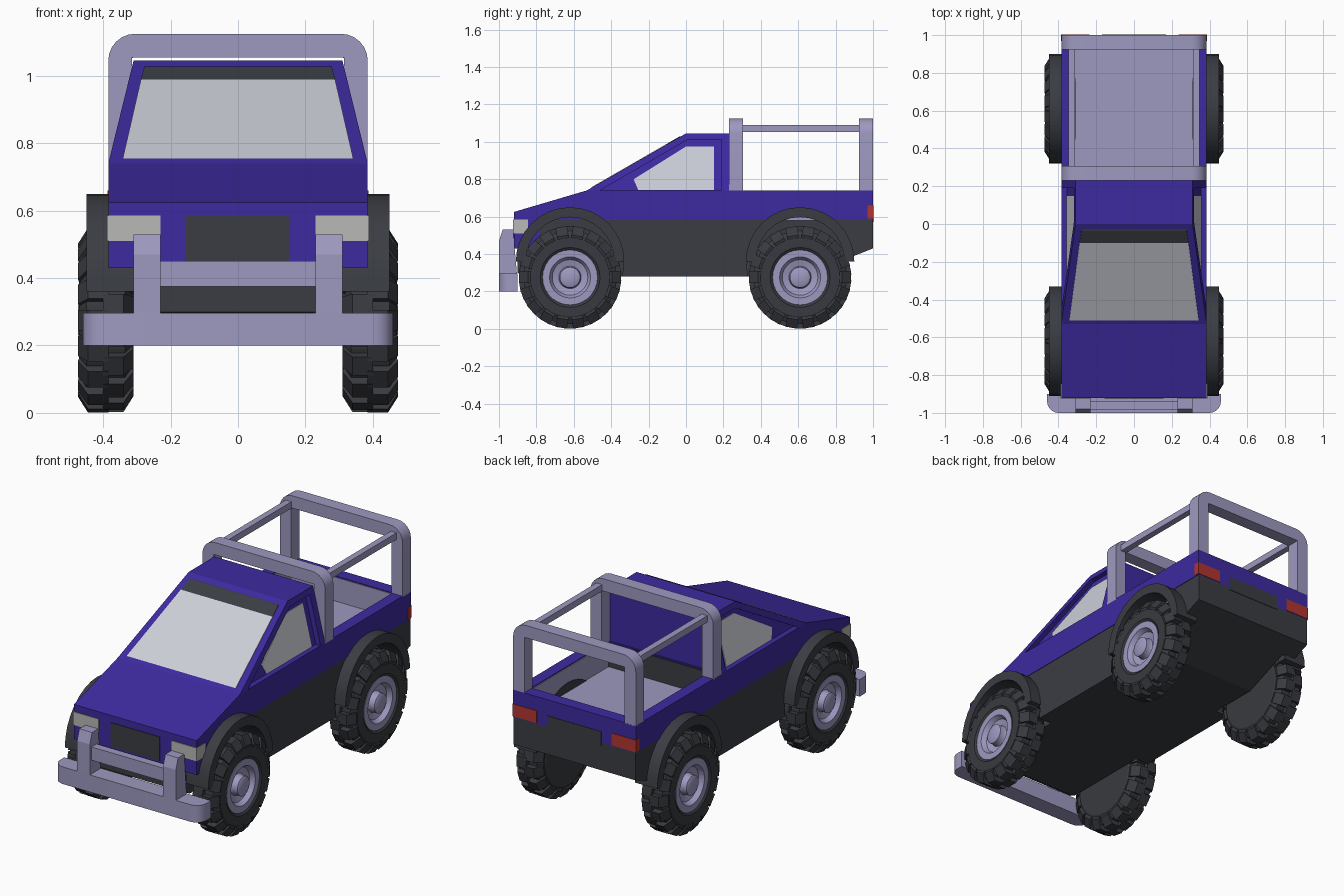
import bpy, bmesh, math
from mathutils import Vector, Matrix

if "Cube" in bpy.data.objects:
    bpy.data.objects.remove(bpy.data.objects["Cube"])


def material(name, rgb):
    m = bpy.data.materials.new(name)
    m.diffuse_color = (*rgb, 1)
    m.use_nodes = True
    m.node_tree.nodes["Principled BSDF"].inputs["Base Color"].default_value = m.diffuse_color
    return m


BLUE = material("blue_paint", (0.047, 0.023, 0.35))
LILAC = material("lilac_metal", (0.34, 0.32, 0.53))
DARK = material("dark_plastic", (0.042, 0.046, 0.055))
TYRE = material("tyre_rubber", (0.04, 0.042, 0.05))
RED = material("red_lens", (0.45, 0.035, 0.03))
GLASS = material("pale_glass", (0.6, 0.62, 0.68))
LAMP = material("lamp_lens", (0.48, 0.48, 0.47))


def finish(name, bm, mat, smooth=False):
    bmesh.ops.recalc_face_normals(bm, faces=bm.faces)
    me = bpy.data.meshes.new(name)
    bm.to_mesh(me)
    bm.free()
    me.materials.append(mat)
    if smooth:
        me.polygons.foreach_set("use_smooth", [True] * len(me.polygons))
        me.set_sharp_from_angle(angle=math.radians(30))
    ob = bpy.data.objects.new(name, me)
    bpy.context.collection.objects.link(ob)
    return ob


def add_prism(bm, pts, axis, a, b):
    """Extrude a 2D outline along an axis; a and b may depend on the point."""
    loops = []
    for lim in (a, b):
        loop = []
        for p in pts:
            c = list(p)
            c.insert("xyz".index(axis), lim(p) if callable(lim) else lim)
            loop.append(bm.verts.new(c))
        loops.append(loop)
    n = len(pts)
    for loop in loops:
        bm.faces.new(loop)
    for i in range(n):
        j = (i + 1) % n
        bm.faces.new((loops[0][i], loops[0][j], loops[1][j], loops[1][i]))


def prism(name, pts, axis, a, b, mat, smooth=False):
    bm = bmesh.new()
    add_prism(bm, pts, axis, a, b)
    return finish(name, bm, mat, smooth)


def box(name, x, y, z, mat):
    return prism(name, [(x[0], y[0]), (x[1], y[0]), (x[1], y[1]), (x[0], y[1])], "z", *z, mat)


def arc(cx, cy, r, a0, a1, n):
    return [(cx + r * math.cos(math.radians(a0 + (a1 - a0) * i / n)),
             cy + r * math.sin(math.radians(a0 + (a1 - a0) * i / n))) for i in range(n + 1)]


def cut(ob, cutter):
    mod = ob.modifiers.new("cut", "BOOLEAN")
    mod.object, mod.solver = cutter, "EXACT"
    bpy.context.view_layer.update()
    me = bpy.data.meshes.new_from_object(ob.evaluated_get(bpy.context.evaluated_depsgraph_get()))
    ob.modifiers.clear()
    ob.data = me


AXLES = {"front": -0.62, "rear": 0.61}
SIDES = {"right": 1, "left": -1}
W = 0.385

# painted body and dark lower body
body = prism("body", [(-0.92, 0.43), (-0.92, 0.625), (-0.53, 0.74), (1, 0.74), (1, 0.585),
                      (-0.78, 0.585), (-0.78, 0.43)], "x", -W, W, BLUE)
lower = prism("lower_body", [(-0.9, 0.3), (-0.9, 0.43), (-0.78, 0.44), (-0.78, 0.585), (1, 0.585),
                             (1, 0.43), (0.62, 0.28), (-0.86, 0.28)], "x", -0.382, 0.382, DARK)

# wheel wells and cargo bed cut out
bm = bmesh.new()
for y in AXLES.values():
    for s in SIDES.values():
        add_prism(bm, arc(y, 0.33, 0.285, 0, 345, 23), "x", s * 0.3, s * 0.6)
wells = finish("well_cutter", bm, DARK)
bed_cut = box("bed_cutter", (-0.32, 0.32), (0.24, 0.93), (0.56, 0.9), DARK)
cut(body, wells)
cut(lower, wells)
cut(body, bed_cut)


# cab with recessed doors
def half(p):
    return W - (p[1] - 0.74) / 0.305 * 0.075


cab = prism("cab", [(-0.53, 0.74), (0, 1.045), (0.23, 1.045), (0.23, 0.74)], "x",
            lambda p: -half(p), half, BLUE)
bm = bmesh.new()
for s in SIDES.values():
    add_prism(bm, [(-0.53, 0.70), (-0.46, 0.74), (0.01, 1.012), (0.19, 1.012), (0.19, 0.70)], "x",
              lambda p: s * (half(p) - 0.03), s * 0.6)
doors = finish("door_cutter", bm, DARK)
cut(cab, doors)
for c in (wells, bed_cut, doors):
    bpy.data.objects.remove(c)

# windows
for side, s in SIDES.items():
    prism(side + "_window", [(-0.255, 0.742), (-0.28, 0.80), (0.0, 0.975), (0.15, 0.975), (0.15, 0.742)],
          "x", lambda p: s * (half(p) - 0.035), lambda p: s * (half(p) - 0.026), GLASS)


def screen(name, z0, w0, z1, w1, mat):
    def y_at(d):
        return lambda p: -0.53 + (p[1] - 0.74) / 0.305 * 0.53 - d
    prism(name, [(-w0, z0), (w0, z0), (w1, z1), (-w1, z1)], "y", y_at(0.006), y_at(-0.01), mat)


screen("windscreen", 0.755, 0.342, 0.99, 0.288, GLASS)
screen("windscreen_band", 0.99, 0.288, 1.028, 0.278, DARK)

# cargo bed lining
box("bed_floor", (-0.32, 0.32), (0.24, 0.93), (0.58, 0.6), LILAC)
box("bed_front_wall", (-0.32, 0.32), (0.235, 0.245), (0.6, 0.735), DARK)
box("bed_rear_wall", (-0.32, 0.32), (0.925, 0.935), (0.6, 0.735), LILAC)
for side, s in SIDES.items():
    box(side + "_bed_wall", (s * 0.315, s * 0.325), (0.24, 0.93), (0.6, 0.735), LILAC)

# roll cage
hoop = ([(W, 0.735)] + arc(W - 0.08, 1.045, 0.08, 0, 90, 6) + arc(0.08 - W, 1.045, 0.08, 90, 180, 6)
        + [(-W, 0.735), (-0.315, 0.735), (-0.315, 1.055), (0.315, 1.055), (0.315, 0.735)])
prism("front_hoop", hoop, "y", 0.231, 0.306, LILAC, True)
prism("rear_hoop", hoop, "y", 0.925, 1.0, LILAC, True)
for side, s in SIDES.items():
    box(side + "_cage_rail", (s * 0.312, s * 0.348), (0.3, 0.93), (1.053, 1.09), LILAC)

# lights, grille and tailgate panel
for side, s in SIDES.items():
    box(side + "_headlight", (s * 0.23, s * 0.388), (-0.924, -0.845), (0.51, 0.585), LAMP)
    box(side + "_taillight", (s * 0.235, s * 0.387), (0.97, 1.003), (0.59, 0.66), RED)
box("grille", (-0.155, 0.155), (-0.924, -0.88), (0.45, 0.585), DARK)
box("tailgate_panel", (-0.17, 0.17), (0.97, 1.003), (0.57, 0.65), DARK)

# front bumper with bull bar
prism("bumper", [(0.46, -0.9)] + arc(0.4, -0.94, 0.06, 0, -90, 5) + arc(-0.4, -0.94, 0.06, -90, -180, 5)
      + [(-0.46, -0.9)], "z", 0.2, 0.297, LILAC, True)
for side, s in SIDES.items():
    prism(side + "_bull_bar_post", [(-1, 0.25), (-1, 0.47), (-0.98, 0.53), (-0.925, 0.53), (-0.9, 0.25)],
          "x", s * 0.23, s * 0.31, LILAC)
box("bull_bar_crossbar", (-0.24, 0.24), (-0.985, -0.94), (0.375, 0.45), LILAC)

# wheel arches
for end, y in AXLES.items():
    for side, s in SIDES.items():
        outline = arc(y, 0.36, 0.29, 0, 180, 16) + arc(y, 0.36, 0.237, 180, 0, 16)
        prism(f"{end}_{side}_arch", outline, "x", s * 0.31, s * 0.45, DARK, True)


# wheels: turned tyre with staggered lugs, turned rim
def lathe(bm, profile, n):
    vs = [bm.verts.new((x, 0, r)) for x, r in profile]
    es = [bm.edges.new(p) for p in zip(vs, vs[1:])]
    bmesh.ops.spin(bm, geom=vs + es, cent=(0, 0, 0), axis=(1, 0, 0), angle=math.tau, steps=n)
    bmesh.ops.remove_doubles(bm, verts=bm.verts, dist=1e-4)


tyre = bmesh.new()
lathe(tyre, [(0.31, 0), (0.31, 0.2), (0.335, 0.25), (0.45, 0.25), (0.472, 0.21), (0.472, 0.16),
             (0.46, 0.143), (0.42, 0.143), (0.42, 0)], 36)
LUGS = 18
lug = [(0.385, 0.24), (0.385, 0.273), (0.445, 0.273), (0.475, 0.225), (0.468, 0.2)]
for i in range(2 * LUGS):
    pts = lug if i % 2 else [(0.785 - x, r) for x, r in lug]
    before = set(tyre.verts)
    add_prism(tyre, pts, "y", -0.031, 0.031)
    bmesh.ops.rotate(tyre, verts=[v for v in tyre.verts if v not in before], cent=(0, 0, 0),
                     matrix=Matrix.Rotation(math.pi * i / LUGS, 3, "X"))
rim = bmesh.new()
lathe(rim, [(0.42, 0.147), (0.466, 0.147), (0.466, 0.11), (0.44, 0.095), (0.43, 0.06), (0.44, 0.055),
            (0.468, 0.055), (0.475, 0.042), (0.475, 0)], 28)
parts = {"tyre": finish("tyre", tyre, TYRE), "rim": finish("rim", rim, LILAC, True)}
for end, y in AXLES.items():
    for side, s in SIDES.items():
        for part, src in parts.items():
            ob = bpy.data.objects.new(f"{end}_{side}_{part}", src.data)
            ob.location = (0, y, 0.275)
            ob.rotation_euler.z = 0 if s > 0 else math.pi
            bpy.context.collection.objects.link(ob)
for src in parts.values():
    bpy.data.objects.remove(src)
